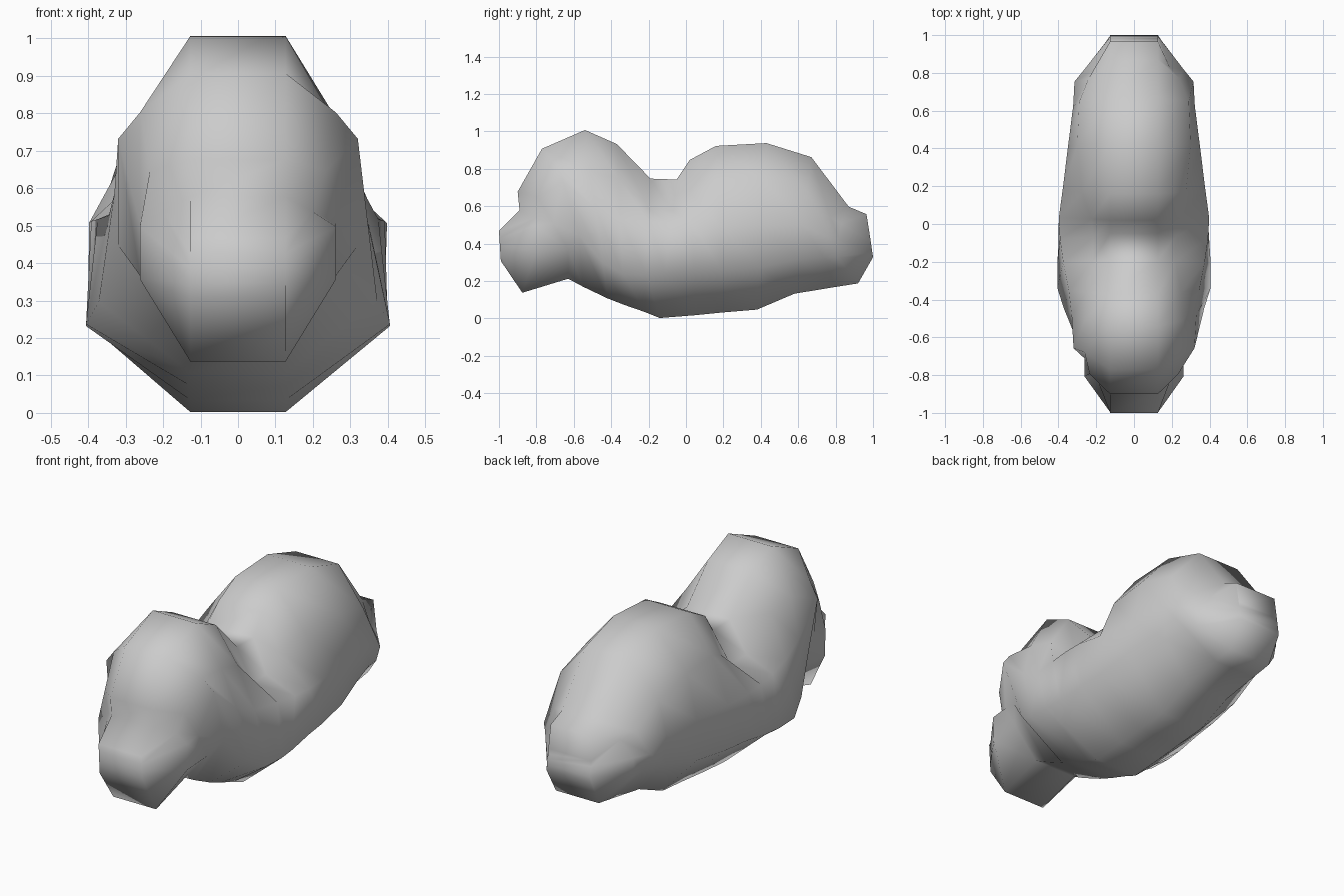
import bpy, bmesh

if "Cube" in bpy.data.objects:
    bpy.data.objects.remove(bpy.data.objects["Cube"])

# Body stations, front to back:
# top (y,z), bottom (y,z), then shoulder, flank and belly points (x,z), optional side shift in y
STATIONS = [
    ((-.89, .58), (-.875, .14), (.20, .54), (.262, .50), (.262, .36), .08),   # snout
    ((-.90, .68), (-.63, .215), (.235, .65), (.262, .51), (.262, .37), .09),  # face
    ((-.77, .91), (-.55, .172), (.262, .805), (.32, .735), (.32, .45), .06),  # head
    ((-.54, 1.01), (-.42, .11), (.262, .79), (.33, .59), (.372, .30)),
    ((-.37, .935), (-.33, .075), (.25, .75), (.345, .53), (.406, .24)),
    ((-.19, .75), (-.22, .037), (.22, .585), (.375, .52), (.406, .235)),      # saddle
    ((-.05, .745), (-.14, .005), (.215, .58), (.392, .515), (.40, .24)),
    ((.02, .85), (.05, .02), (.225, .67), (.398, .51), (.39, .26)),
    ((.16, .925), (.20, .035), (.275, .735), (.378, .50), (.37, .26)),        # rear hump
    ((.43, .94), (.38, .05), (.30, .74), (.35, .50), (.34, .275)),
    ((.67, .865), (.58, .135), (.29, .68), (.322, .50), (.295, .32)),
    ((.87, .60), (.80, .171), (.24, .545), (.315, .44), (.262, .33), -.09),   # tail end
    ((.965, .56), (.92, .19), (.19, .51), (.262, .43), (.255, .33), -.13),
]
HALF = .127   # half width of the flat centre strip


def ring_points(top, bottom, shoulder, flank, belly, shift=0):
    half = [(HALF, *top)]
    for x, z in (shoulder, flank, belly):
        t = (top[1] - z) / (top[1] - bottom[1])
        half.append((x, top[0] + t * (bottom[0] - top[0]) + shift, z))
    half.append((HALF, *bottom))
    return half + [(-x, y, z) for x, y, z in reversed(half)]


def tip(top, bottom):
    side = [(HALF, top[1] + (bottom[1] - top[1]) * f) for f in (.25, .5, .75)]
    return (top, bottom, *side)


# Loft through all rings and cap both tips
bm = bmesh.new()
stations = [tip((-1, .47), (-.99, .31))] + STATIONS + [tip((.984, .44), (1, .33))]
rings = [[bm.verts.new(p) for p in ring_points(*s)] for s in stations]
for a, b in zip(rings, rings[1:]):
    for i in range(len(a)):
        j = (i + 1) % len(a)
        bm.faces.new((a[i], a[j], b[j], b[i]))
bm.faces.new(rings[0])
bm.faces.new(rings[-1])
bmesh.ops.recalc_face_normals(bm, faces=bm.faces)
for v in bm.verts:
    v.co.z = max(v.co.z - .003, 0)
for f in bm.faces:
    f.smooth = True

mesh = bpy.data.meshes.new("body")
bm.to_mesh(mesh)
bm.free()
body = bpy.data.objects.new("body", mesh)
bpy.context.collection.objects.link(body)
